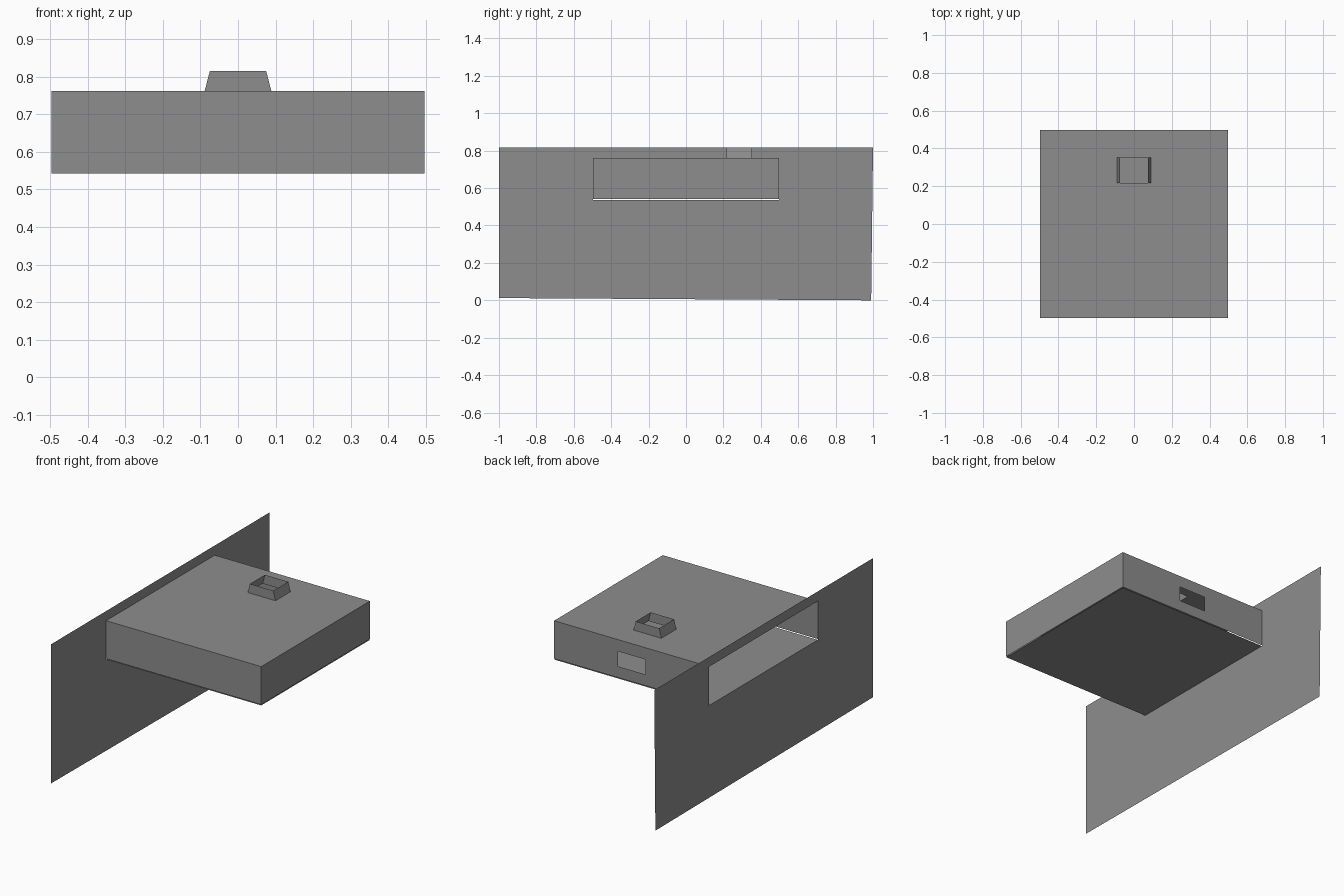
import bpy

if "Cube" in bpy.data.objects:
    bpy.data.objects.remove(bpy.data.objects["Cube"], do_unlink=True)

GREY = (0.27, 0.27, 0.27, 1)
grey = bpy.data.materials.new("plain grey")
grey.use_nodes = True
grey.diffuse_color = GREY
grey.node_tree.nodes["Principled BSDF"].inputs["Base Color"].default_value = GREY

HALF = 0.497                # half width of the room
FLOOR, EAVE = 0.537, 0.762  # heights of floor and roof
SILL = FLOOR + 0.005        # narrow gap between floor and walls


def rect(axis, at, u0, u1, v0, v1):
    """Four corners of a rectangle lying across the given axis."""
    corners = [(u0, v0), (u1, v0), (u1, v1), (u0, v1)]
    place = {"x": lambda u, v: (at, u, v),
             "y": lambda u, v: (u, at, v),
             "z": lambda u, v: (u, v, at)}[axis]
    return [place(u, v) for u, v in corners]


def sheet(name, outer, inner=None, flip=False):
    """A thin panel, or a band bridging two loops when inner is given."""
    verts = outer + (inner or [])
    if inner:
        faces = [(i, (i + 1) % 4, 4 + (i + 1) % 4, 4 + i) for i in range(4)]
    else:
        faces = [(0, 1, 2, 3)]
    if flip:
        faces = [f[::-1] for f in faces]
    mesh = bpy.data.meshes.new(name)
    mesh.from_pydata(verts, [], faces)
    mesh.materials.append(grey)
    obj = bpy.data.objects.new(name, mesh)
    bpy.context.collection.objects.link(obj)
    return obj


# Room: floor, plain walls, and back wall with a window opening
sheet("floor", rect("z", FLOOR, -HALF, HALF, -HALF, HALF), flip=True)
sheet("front_wall", rect("y", -HALF, -HALF, HALF, SILL, EAVE))
sheet("left_wall", rect("x", HALF, -HALF, HALF, SILL, EAVE))
sheet("back_wall", rect("y", HALF, -HALF, HALF, SILL, EAVE),
      rect("y", HALF, -0.087, 0.087, 0.607, 0.694), flip=True)

# Roof with an opening, and the tapered open curb around it
curb_base = rect("z", EAVE, -0.089, 0.089, 0.216, 0.353)
curb_rim = rect("z", 0.816, -0.075, 0.075, 0.216, 0.353)
sheet("roof", rect("z", EAVE, -HALF, HALF, -HALF, HALF), curb_base)
sheet("skylight_curb", curb_base, curb_rim)

# Large, slightly skewed facade with the room's open side cut out
facade = [(-HALF, -1, 0.012), (-HALF, 0.99, 0), (-HALF, 1, 0.818), (-HALF, -1, 0.818)]
sheet("facade", facade, rect("x", -HALF, -HALF, HALF, FLOOR, EAVE), flip=True)
